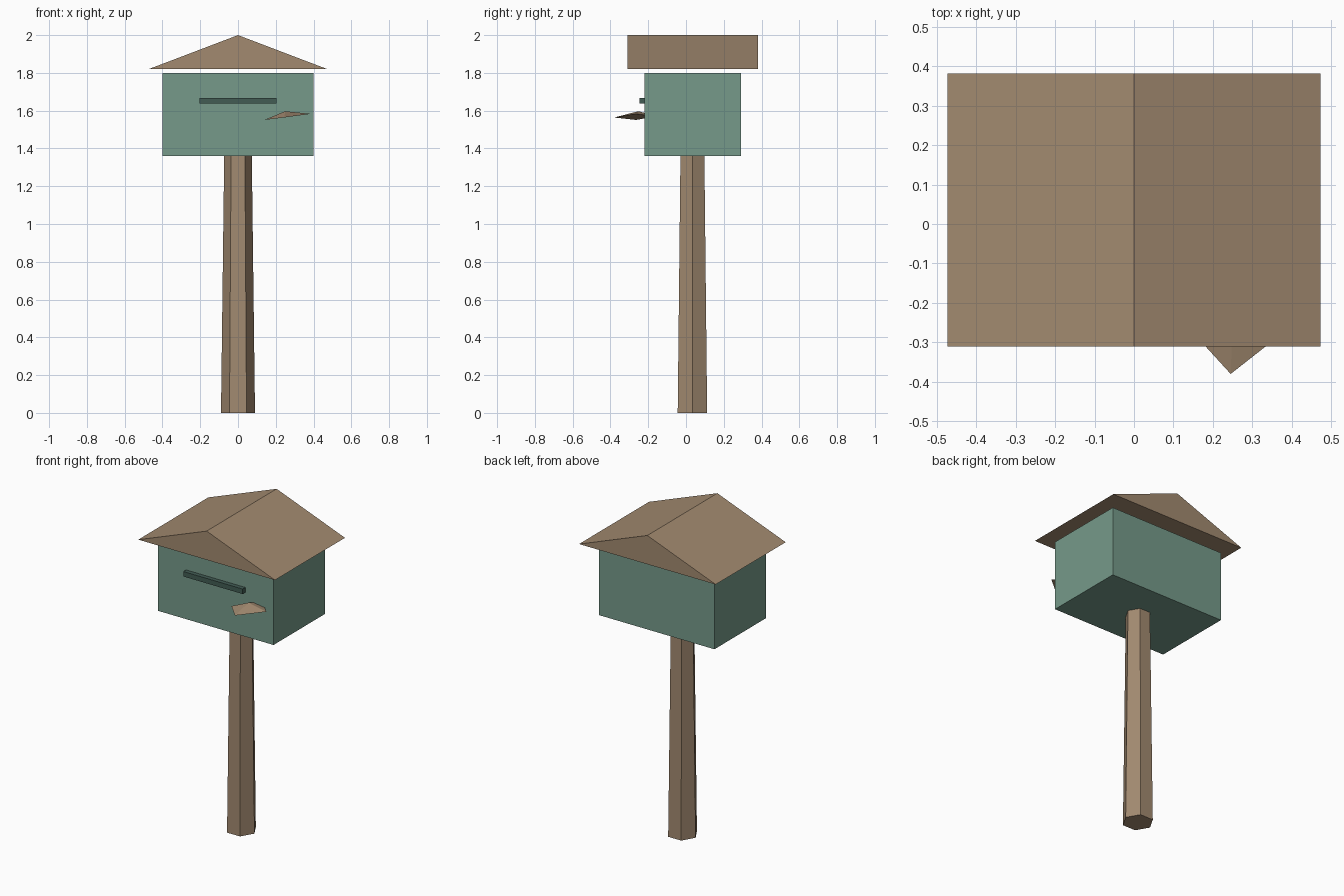
import bpy, math

if "Cube" in bpy.data.objects:
    bpy.data.objects.remove(bpy.data.objects["Cube"])


def material(name, rgb):
    """Flat colour given in sRGB 0-255, stored as linear."""
    m = bpy.data.materials.new(name)
    m.diffuse_color = (*[((c / 255 + 0.055) / 1.055) ** 2.4 for c in rgb], 1)
    m.use_nodes = True
    m.node_tree.nodes["Principled BSDF"].inputs["Base Color"].default_value = m.diffuse_color
    return m


wood = material("brown wood", (162, 138, 112))
teal = material("teal paint", (118, 154, 138))
dark = material("dark teal", (66, 92, 84))


def mesh_part(name, verts, faces, mat):
    me = bpy.data.meshes.new(name)
    me.from_pydata(verts, [], faces)
    me.materials.append(mat)
    ob = bpy.data.objects.new(name, me)
    bpy.context.collection.objects.link(ob)
    return ob


def prism(name, profile, y0, y1, mat):
    """Extrude an x-z profile (counter-clockwise from the front) along y."""
    n = len(profile)
    verts = [(x, y, z) for y in (y0, y1) for x, z in profile]
    faces = [tuple(range(n)), tuple(reversed(range(n, 2 * n)))]
    faces += [(i, i + n, (i + 1) % n + n, (i + 1) % n) for i in range(n)]
    return mesh_part(name, verts, faces, mat)


def rect(x, z0, z1):
    return [(-x, z0), (x, z0), (x, z1), (-x, z1)]


# Tapered six-sided post
bpy.ops.mesh.primitive_cone_add(vertices=6, radius1=0.09, radius2=0.073, depth=1.37,
                                location=(0, 0.034, 0.685), rotation=(0, 0, math.pi / 6))
post = bpy.context.object
post.name = "post"
post.data.materials.append(wood)

# Box, gabled roof floating just above it, and the slot lip
prism("box", rect(0.4, 1.36, 1.8), -0.22, 0.29, teal)
prism("roof", [(-0.473, 1.82), (0.473, 1.82), (0, 2.0)], -0.31, 0.382, wood)
prism("slot", rect(0.205, 1.637, 1.668), -0.247, -0.21, dark)

# Small tilted flat pyramid, half sunk into the front wall
mesh_part("perch",
          [(0.14, -0.265, 1.551), (0.245, -0.38, 1.564), (0.385, -0.27, 1.583),
           (0.28, -0.155, 1.57), (0.25, -0.252, 1.597)],
          [(3, 2, 1, 0), (0, 1, 4), (1, 2, 4), (2, 3, 4), (3, 0, 4)], wood)
